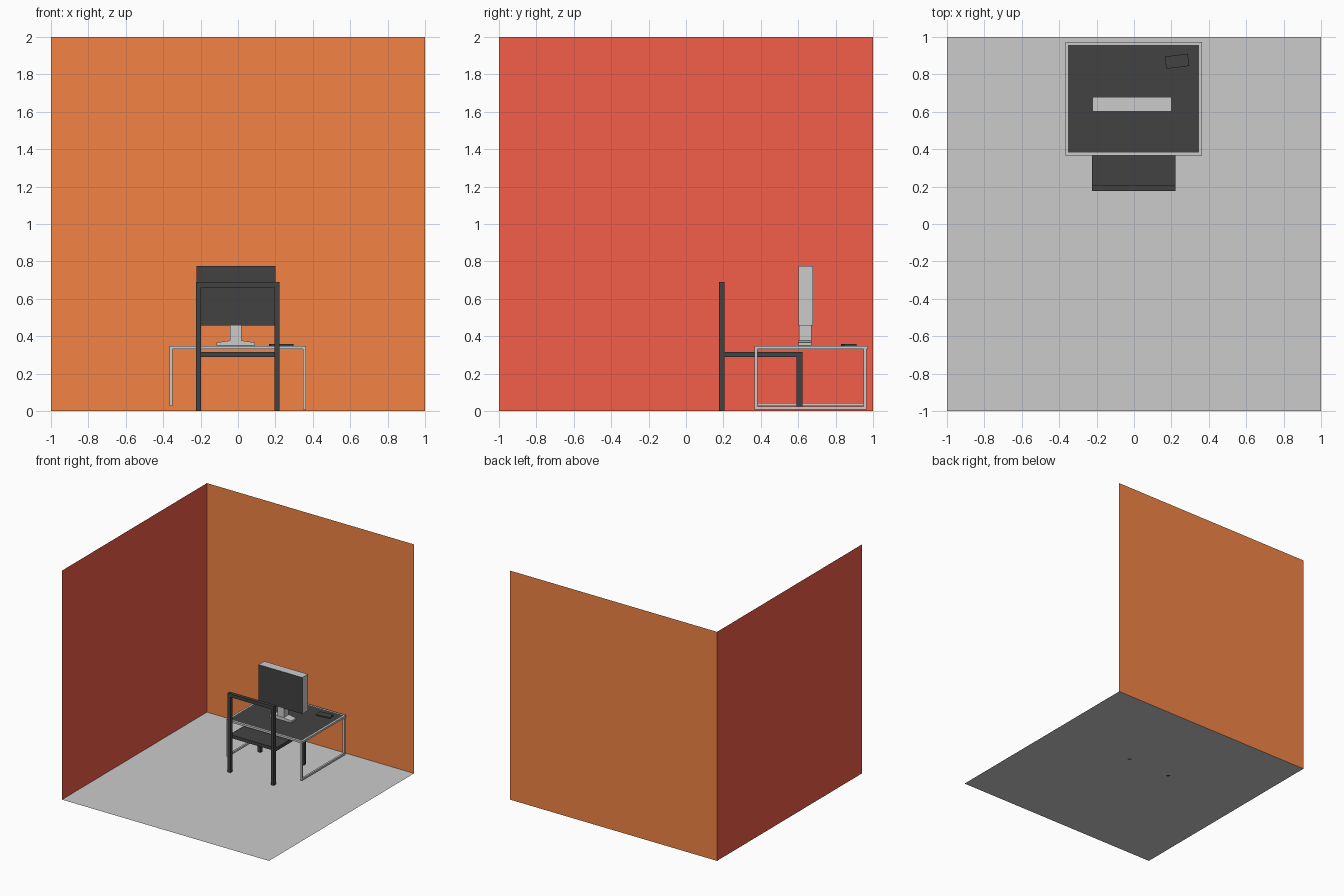
import bpy, bmesh, math
from mathutils import Vector

if "Cube" in bpy.data.objects:
    bpy.data.objects.remove(bpy.data.objects["Cube"])


def material(name, r, g, b):
    m = bpy.data.materials.new(name)
    m.diffuse_color = (r, g, b, 1)
    m.use_nodes = True
    m.node_tree.nodes["Principled BSDF"].inputs["Base Color"].default_value = m.diffuse_color
    return m


ORANGE = material("orange_paint", 0.90, 0.23, 0.06)
RED = material("red_paint", 0.90, 0.11, 0.065)
BLACK = material("black", 0.055, 0.055, 0.055)
GREY = material("grey", 0.8, 0.8, 0.8)


def finish(name, bm, *mats):
    me = bpy.data.meshes.new(name)
    bm.to_mesh(me)
    bm.free()
    ob = bpy.data.objects.new(name, me)
    bpy.context.collection.objects.link(ob)
    for m in mats:
        me.materials.append(m)
    return ob


def box_mesh(x, y, z):
    """Box from (min, max) ranges on each axis."""
    bm = bmesh.new()
    bmesh.ops.create_cube(bm, size=1)
    for v in bm.verts:
        v.co = Vector([(r[0] + r[1]) / 2 + c * (r[1] - r[0])
                       for c, r in zip(v.co, (x, y, z))])
    bm.normal_update()
    return bm


def box(name, x, y, z, *mats):
    return finish(name, box_mesh(x, y, z), *mats)


def face_towards(bm, direction):
    return max(bm.faces, key=lambda f: f.normal.dot(Vector(direction)))


def polygon(name, points, *mats):
    bm = bmesh.new()
    bm.faces.new([bm.verts.new(p) for p in points])
    return finish(name, bm, *mats)


def prism(name, profile, y0, y1, *mats):
    """Extrude an x-z profile along y."""
    bm = bmesh.new()
    f = bm.faces.new([bm.verts.new((px, y0, pz)) for px, pz in profile])
    ext = bmesh.ops.extrude_face_region(bm, geom=[f])["geom"]
    bmesh.ops.translate(bm, vec=(0, y1 - y0, 0),
                        verts=[v for v in ext if isinstance(v, bmesh.types.BMVert)])
    bmesh.ops.recalc_face_normals(bm, faces=bm.faces)
    return finish(name, bm, *mats)


# Room: single-sided sheets
polygon("floor", [(-1, -1, 0), (1, -1, 0), (1, 1, 0), (-1, 1, 0)])
polygon("back_wall", [(-1, 1, 0), (1, 1, 0), (1, 1, 2), (-1, 1, 2)], ORANGE)
polygon("left_wall", [(-1, -1, 0), (-1, 1, 0), (-1, 1, 2), (-1, -1, 2)], RED)

# Desk top: grey slab with a black inset panel
bm = box_mesh((-0.367, 0.363), (0.367, 0.972), (0.332, 0.349))
panel = face_towards(bm, (0, 0, 1))
bmesh.ops.inset_region(bm, faces=[panel], thickness=0.02)
panel.material_index = 1
finish("desk_top", bm, GREY, BLACK)

# Desk legs: a sled loop of thin bar on each side
BAR = 0.016
for side, x0, z0 in (("left", -0.365, 0.027), ("right", 0.347, 0.008)):
    xr = (x0, x0 + BAR)
    box(f"{side}_desk_runner", xr, (0.365 + BAR, 0.965 - BAR), (z0, z0 + BAR))
    box(f"{side}_desk_front_leg", xr, (0.365, 0.365 + BAR), (z0, 0.332))
    box(f"{side}_desk_back_leg", xr, (0.965 - BAR, 0.965), (z0, 0.332))

# Monitor: grey case with black front
bm = box_mesh((-0.222, 0.2), (0.602, 0.68), (0.457, 0.775))
face_towards(bm, (0, -1, 0)).material_index = 1
finish("monitor", bm, GREY, BLACK)
box("monitor_neck", (-0.042, 0.02), (0.605, 0.67), (0.37, 0.457))
prism("monitor_base", [(-0.115, 0.35), (0.092, 0.35), (0.092, 0.366),
                       (0.022, 0.377), (-0.044, 0.377), (-0.115, 0.366)],
      0.602, 0.672)

# Phone lying on the desk
phone = box("phone", (-0.062, 0.062), (-0.033, 0.033), (0, 0.009), BLACK)
phone.location = (0.23, 0.87, 0.349)
phone.rotation_euler.z = math.radians(7)

# Chair
for side, xr in (("left", (-0.224, -0.197)), ("right", (0.195, 0.222))):
    box(f"{side}_chair_back_post", xr, (0.176, 0.206), (0, 0.69), BLACK)
    box(f"{side}_chair_front_leg", xr, (0.592, 0.622), (0.018, 0.288), BLACK)
box("chair_back_rail", (-0.197, 0.195), (0.176, 0.206), (0.66, 0.69), BLACK)
box("chair_seat", (-0.224, 0.222), (0.206, 0.622), (0.288, 0.316), BLACK)
